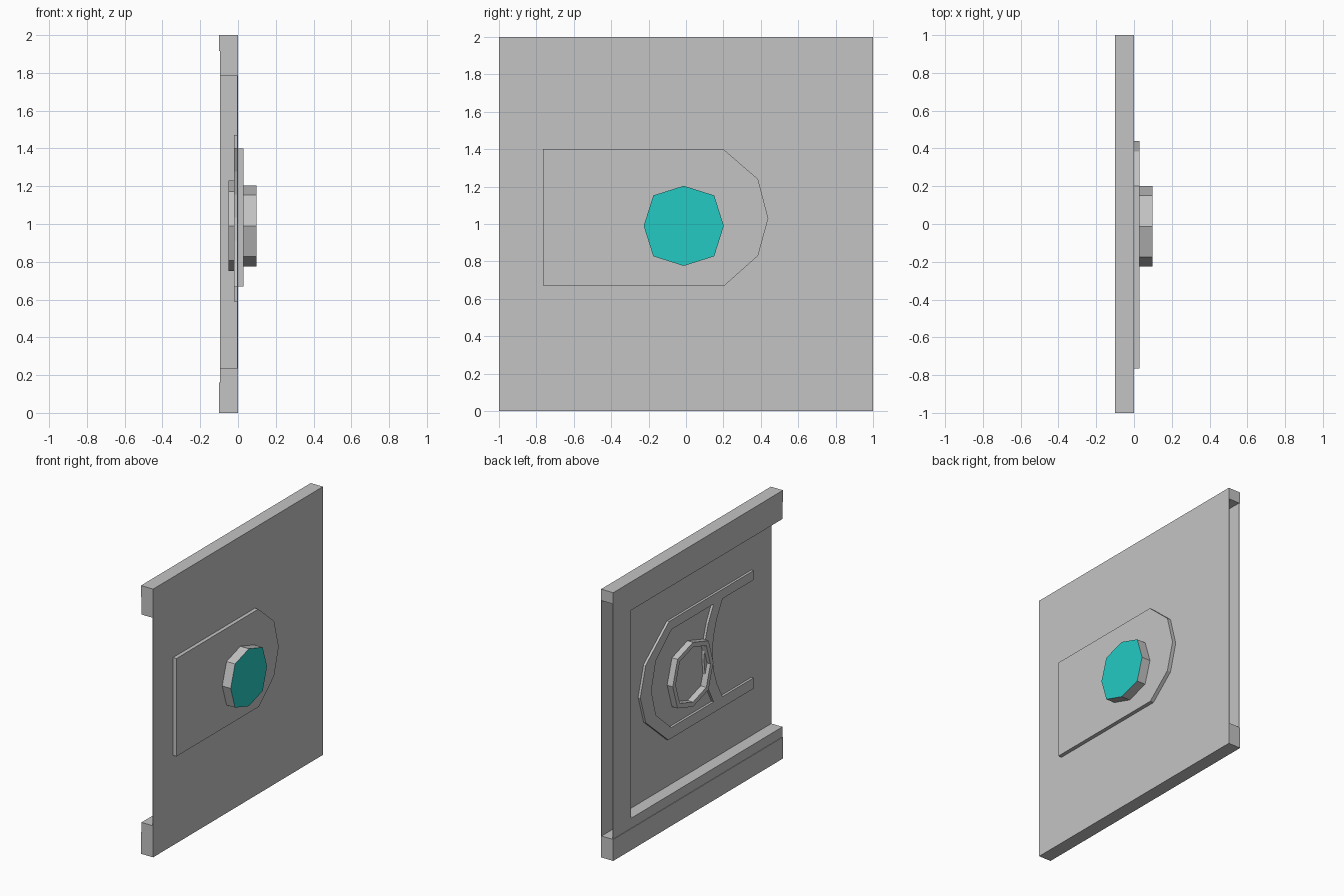
import bpy
import bmesh
import math

old = bpy.data.objects.get("Cube")
if old:
    bpy.data.objects.remove(old, do_unlink=True)


def material(name, rgb):
    m = bpy.data.materials.new(name)
    m.use_nodes = True
    color = (*rgb, 1.0)
    m.diffuse_color = color
    m.node_tree.nodes["Principled BSDF"].inputs["Base Color"].default_value = color
    return m


grey = material("plain_grey", (0.55, 0.55, 0.55))
teal = material("teal", (0.018, 0.59, 0.55))


def extrude(name, points, loops, x0, x1, mats=(grey,)):
    """Extrude flat (y, z) loops along x; walls only on the outer border."""
    bm = bmesh.new()
    near = [bm.verts.new((x0, y, z)) for y, z in points]
    far = [bm.verts.new((x1, y, z)) for y, z in points]
    edges = [(l[i - 1], l[i]) for l in loops for i in range(len(l))]
    for loop in loops:
        bm.faces.new([near[i] for i in loop])
        bm.faces.new([far[i] for i in reversed(loop)])
    for a, b in edges:
        if (b, a) not in edges:
            bm.faces.new((near[b], near[a], far[a], far[b]))
    bmesh.ops.recalc_face_normals(bm, faces=bm.faces)
    # A second material goes on the outward cap
    if len(mats) > 1:
        for f in bm.faces:
            if f.normal.x > 0.9:
                f.material_index = 1
    mesh = bpy.data.meshes.new(name)
    bm.to_mesh(mesh)
    bm.free()
    for m in mats:
        mesh.materials.append(m)
    obj = bpy.data.objects.new(name, mesh)
    bpy.context.collection.objects.link(obj)
    return obj


def prism(name, points, x0, x1, mats=(grey,)):
    return extrude(name, points, [list(range(len(points)))], x0, x1, mats)


def slab(name, y0, y1, z0, z1, x0, x1):
    return prism(name, [(y0, z0), (y1, z0), (y1, z1), (y0, z1)], x0, x1)


def band(name, outer, inner, x0, x1, closed=False):
    n = len(outer)
    loops = []
    for i in range(n if closed else n - 1):
        j = (i + 1) % n
        loops.append([i, j, n + j, n + i])
    return extrude(name, outer + inner, loops, x0, x1)


def octagon(radius, diagonal):
    pts = []
    for i in range(8):
        r = diagonal if i % 2 else radius
        a = i * math.pi / 4
        pts.append((-0.012 + r * math.cos(a), 0.99 + r * math.sin(a)))
    return pts


# Main panel and the rails behind its top and bottom edges
T = 0.004
BACK = -0.096
LOW, HIGH, POST = 0.235, 1.785, 0.787
RAIL_LOW, RAIL_HIGH = 0.16, 1.915
slab("panel", -1, 1, 0, 2, -T, 0)
slab("bottom_rail", -1, 1, 0, RAIL_LOW, -0.1, -T)
slab("top_rail", -1, 1, RAIL_HIGH, 2, -0.1, -T)

# Hollow three-sided frame, open at the back end
opening = [(-1, LOW), (POST, LOW), (POST, HIGH), (-1, HIGH)]
rim = [(-1, RAIL_LOW), (1, RAIL_LOW), (1, RAIL_HIGH), (-1, RAIL_HIGH)]
lip = [(-1, LOW - T), (POST + T, LOW - T), (POST + T, HIGH + T), (-1, HIGH + T)]
band("frame_face", rim, opening, BACK, BACK + T)
band("frame_inner_wall", lip, opening, BACK + T, -T)
slab("bottom_end_cap", -1, -1 + T, RAIL_LOW, LOW - T, BACK + T, -T)
slab("top_end_cap", -1, -1 + T, HIGH + T, RAIL_HIGH, BACK + T, -T)

# Raised round-ended plate and the teal-faced knob
badge = [(-0.765, 1.4), (0.2, 1.4), (0.385, 1.24), (0.44, 1.03),
         (0.385, 0.83), (0.205, 0.67), (-0.765, 0.67)]
prism("raised_plate", badge, 0, 0.028)
prism("knob", octagon(0.214, 0.23), 0.028, 0.098, (grey, teal))

# U-shaped rib on the inner side
rib = [(-0.765, 1.47), (0.23, 1.47), (0.505, 1.25), (0.57, 1.03),
       (0.505, 0.82), (0.24, 0.59), (-0.765, 0.59)]
band("u_rib", rib, badge, -0.022, -T)

# Curved bar joining the two arms of the rib
arc_left, arc_right = [], []
for i in range(7):
    t = i / 3 - 1
    z = 1.035 + 0.366 * t
    arc_left.append((-0.18 - 0.115 * t * t, z))
    arc_right.append((-0.28 - 0.12 * t * t, z))
band("curved_bar", arc_left, arc_right, -0.022, -T)

# Octagonal collar behind the knob
band("knob_collar", octagon(0.24, 0.258), octagon(0.205, 0.22), -0.05, -T, closed=True)
